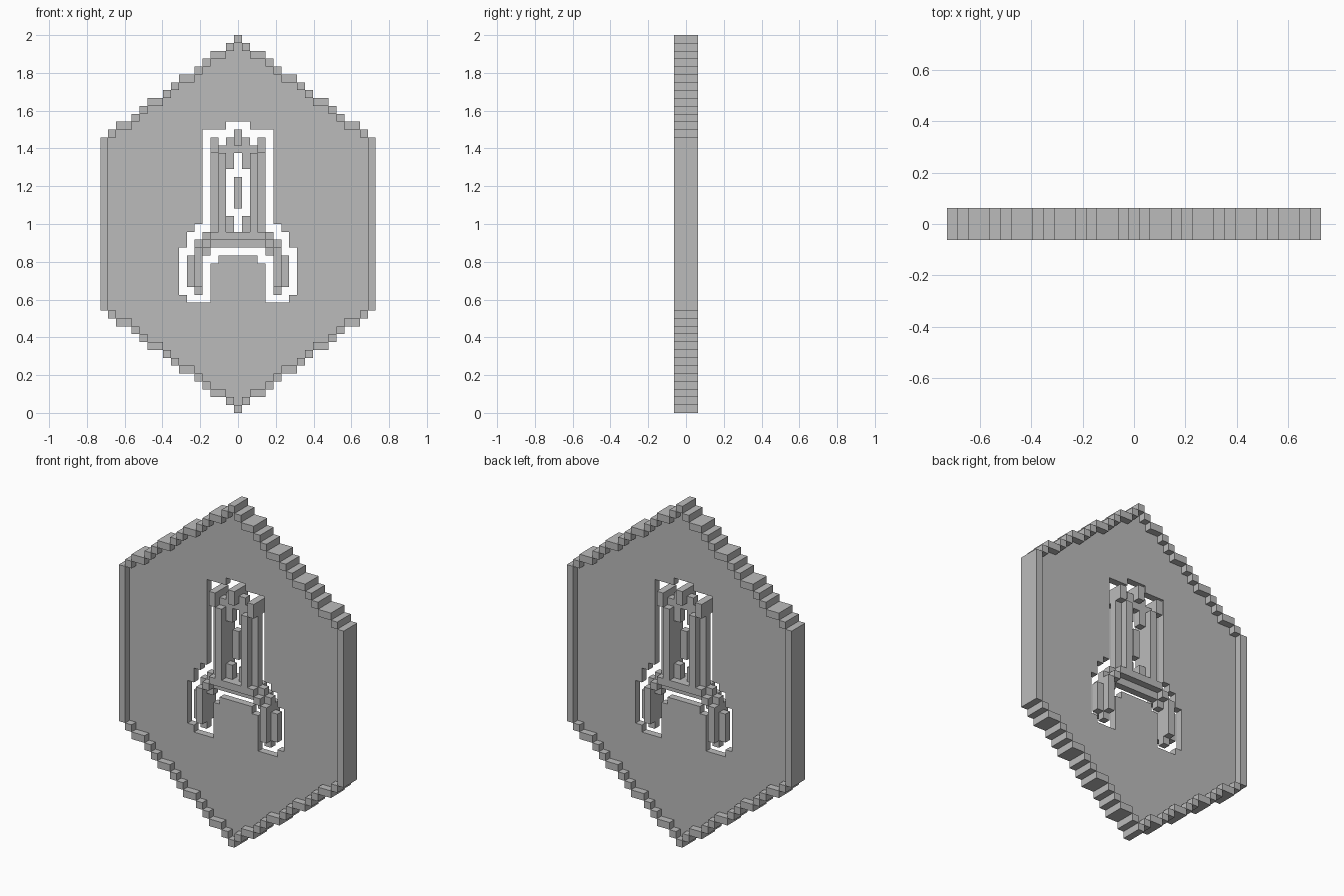
import bpy
import bmesh
from mathutils import Vector

cube = bpy.data.objects.get("Cube")
if cube:
    bpy.data.objects.remove(cube, do_unlink=True)

CELL = 2 / 48
ROWS = 48

grey = bpy.data.materials.new("plain grey")
grey.use_nodes = True
grey.diffuse_color = (0.5, 0.5, 0.5, 1)
grey.node_tree.nodes["Principled BSDF"].inputs["Base Color"].default_value = (0.5, 0.5, 0.5, 1)


def block(c0, c1, r0, r1):
    """Mirrored rectangle of (column, row) cells; rows count down from the top."""
    return {(s * c, r) for s in (-1, 1)
            for c in range(c0, c1 + 1) for r in range(r0, r1 + 1)}


def build(name, cells, layers):
    """Outer skin of a set of cubes, some layers deep about y = 0."""
    solid = {(c, y, r) for c, r in cells for y in range(-layers, layers + 1)}
    bm = bmesh.new()
    for c, y, r in sorted(solid):
        centre = Vector((c, y, ROWS - r - 0.5))
        for axis in range(3):
            for sign in (-1, 1):
                n = Vector((0, 0, 0))
                n[axis] = sign
                if (c + int(n.x), y + int(n.y), r - int(n.z)) in solid:
                    continue
                u = Vector((0, 0, 0))
                u[(axis + 1) % 3] = 0.5
                v = n.cross(u)
                mid = centre + n * 0.5
                corners = (mid - u - v, mid + u - v, mid + u + v, mid - u + v)
                bm.faces.new([bm.verts.new(p * CELL) for p in corners])
    bmesh.ops.remove_doubles(bm, verts=bm.verts, dist=CELL / 100)
    mesh = bpy.data.meshes.new(name)
    bm.to_mesh(mesh)
    bm.free()
    mesh.materials.append(grey)
    obj = bpy.data.objects.new(name, mesh)
    bpy.context.collection.objects.link(obj)


# Stepped hexagon: half width of each row
def reach(r):
    return min((4 * min(r, ROWS - 1 - r) + 1) // 3, 17)


hexagon, rim = set(), set()
for r in range(ROWS):
    w = reach(r)
    inner = reach(r - 1 if r < ROWS / 2 else r + 1) if 0 < r < ROWS - 1 else -1
    hexagon |= block(0, w, r, r)
    rim |= block(min(inner + 1, w), w, r, r)

# Raised strokes of the emblem
crown = block(3, 3, 13, 14) | block(0, 0, 12, 13)
posts = block(2, 2, 15, 24)
base = block(0, 2, 25, 25) | block(3, 3, 25, 25) | block(4, 4, 26, 26)
legs = block(5, 5, 27, 31)

# Thin parts around the strokes
thin_crown = block(1, 1, 13, 14) | block(2, 2, 14, 14) | block(0, 0, 14, 14)
thin_posts = block(3, 3, 15, 24) | block(1, 1, 15, 16) | block(1, 1, 23, 24)
thin_base = block(0, 3, 26, 26) | block(4, 4, 25, 25) | block(5, 5, 26, 26) | block(4, 4, 27, 27)
thin_legs = block(6, 6, 28, 31) | block(5, 5, 32, 32)
centre_bar = block(0, 0, 18, 21)

emblem = (crown | posts | base | legs | thin_crown | thin_posts
          | thin_base | thin_legs | centre_bar)
# One-cell slot cut all round the emblem
slot = {(c + i, r + j) for c, r in emblem for i in (-1, 0, 1) for j in (-1, 0, 1)}

build("hexagon_panel", hexagon - rim - slot, 0)
build("raised_rim", rim, 1)
build("emblem_crown", crown, 1)
build("emblem_posts", posts, 1)
build("emblem_base", base, 1)
build("emblem_legs", legs, 1)
build("thin_surround", thin_crown | thin_posts | thin_base | thin_legs, 0)
build("centre_bar", centre_bar, 0)
